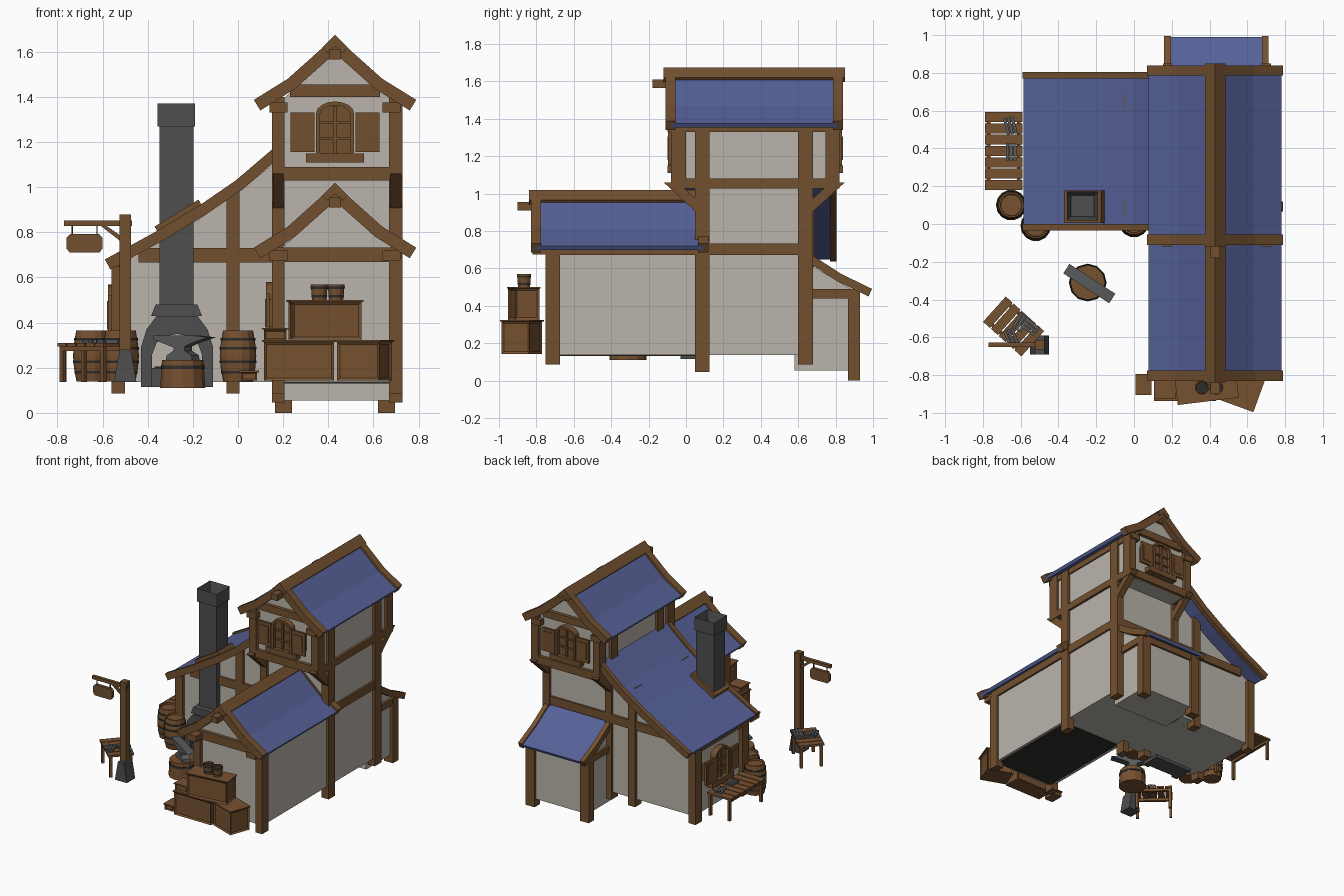
import bpy, bmesh, math
from mathutils import Matrix, Vector

if "Cube" in bpy.data.objects:
    bpy.data.objects.remove(bpy.data.objects["Cube"])

def material(name, r, g, b):
    m = bpy.data.materials.new(name)
    m.diffuse_color = [(c / 255 / 12.92 if c < 10 else ((c / 255 + .055) / 1.055) ** 2.4) for c in (r, g, b)] + [1]
    m.use_nodes = True
    m.node_tree.nodes["Principled BSDF"].inputs["Base Color"].default_value = m.diffuse_color
    return m

PLASTER = material("plaster", 186, 181, 172)
TIMBER = material("timber", 114, 80, 47)
BLUE = material("blue_roof", 86, 97, 152)
STONE = material("stone", 78, 78, 78)
IRON = material("iron", 88, 90, 92)
BARK = material("crate_wood", 118, 81, 48)
DARK = material("charcoal", 46, 44, 43)

def finish(bm, name, mat, matrix=None):
    bmesh.ops.recalc_face_normals(bm, faces=bm.faces)
    me = bpy.data.meshes.new(name)
    bm.to_mesh(me)
    bm.free()
    me.materials.append(mat)
    ob = bpy.data.objects.new(name, me)
    if matrix is not None:
        ob.matrix_world = matrix
    bpy.context.collection.objects.link(ob)
    return ob

def prism(name, pts, axis, a, b, mat, mx=None):
    """Extrude a 2D outline along an axis from a to b."""
    put = {'x': lambda p, t: (t, p[0], p[1]), 'y': lambda p, t: (p[0], t, p[1]), 'z': lambda p, t: (p[0], p[1], t)}[axis]
    bm = bmesh.new()
    lo = [bm.verts.new(put(p, a)) for p in pts]
    hi = [bm.verts.new(put(p, b)) for p in pts]
    bm.faces.new(lo)
    bm.faces.new(hi)
    n = len(pts)
    for i in range(n):
        bm.faces.new((lo[i], lo[(i + 1) % n], hi[(i + 1) % n], hi[i]))
    return finish(bm, name, mat, mx)

def box(name, x0, x1, y0, y1, z0, z1, mat, mx=None):
    return prism(name, [(x0, y0), (x1, y0), (x1, y1), (x0, y1)], 'z', z0, z1, mat, mx)

def lathe(name, prof, n, mat, mx):
    bm = bmesh.new()
    rings = [[bm.verts.new((r * math.cos(2 * math.pi * i / n), r * math.sin(2 * math.pi * i / n), z)) for i in range(n)] for r, z in prof]
    for A, B in zip(rings, rings[1:]):
        for i in range(n):
            bm.faces.new((A[i], A[(i + 1) % n], B[(i + 1) % n], B[i]))
    bm.faces.new(rings[0])
    bm.faces.new(rings[-1])
    return finish(bm, name, mat, mx)

def band(path, t, drop=0):
    """Closed outline: a path and its copy offset below it by t."""
    P = [Vector(p) for p in path]
    top, low = [], []
    for i, p in enumerate(P):
        d = (P[min(i + 1, len(P) - 1)] - P[max(i - 1, 0)]).normalized()
        n = Vector((-d.y, d.x))
        n = n if n.y < 0 else -n
        top.append(tuple(p + n * drop))
        low.append(tuple(p + n * (drop + t)))
    return top + low[::-1]

def at(x, y, z, deg=0):
    return Matrix.Translation((x, y, z)) @ Matrix.Rotation(math.radians(deg), 4, 'Z')

# gabled roof: curved slopes, end rafters, ridge cap, purlin ends
CX = .43
def gable_roof(name, y0, y1, top):
    for s, side in ((1, "right"), (-1, "left")):
        path = [(CX + s * dx, top + dz) for dx, dz in ((0, -.005), (.07, -.07), (.21, -.195), (.36, -.288))]
        prism(f"{name}_roof_{side}", band(path, .025, .015), 'y', y0 + .03, y1 - .03, BLUE)
        for a in (y0, y1 - .055):
            prism(f"{name}_rafter_{side}", band(path, .055), 'y', a, a + .055, TIMBER)
        x = CX + s * .25
        box(f"{name}_eave_beam_{side}", x - .04, x + .04, y0 + .01, y1 - .01, top - .345, top - .3, TIMBER)
    cap = [(CX - .055, top - .055), (CX, top), (CX + .055, top - .055), (CX + .035, top - .08), (CX, top - .05), (CX - .035, top - .08)]
    prism(f"{name}_ridge_cap", cap, 'y', y0 - .01, y1 + .01, TIMBER)
    box(f"{name}_ridge_beam", CX - .026, CX + .026, y0 - .07, y1 - .03, top - .11, top - .065, TIMBER)

def gable_walls(name, y0, y1, z0, top):
    prism(name, [(.17, z0), (.71, z0), (.71, top - .31), (CX, top - .08), (.17, top - .31)], 'y', y0, y1, PLASTER)

gable_roof("tower", -.11, .84, 1.675)
gable_roof("wing", -.83, .12, 1.02)
gable_walls("tower_upper_walls", -.05, .79, 1.03, 1.675)
gable_walls("wing_walls", -.72, .08, .137, 1.02)
box("tower_walls", .17, .71, .07, .66, .137, 1.04, PLASTER)
box("wing_floor", .2, .69, -.7, .05, .13, .138, DARK)

# posts and horizontal beams of tower and front wing
for x0, x1 in ((.15, .205), (.67, .728)):
    box("tower_front_post", x0, x1, .047, .125, .047, 1.37, TIMBER)
    box("tower_back_post", x0, x1, .6, .68, .087, 1.37, TIMBER)
    box("wing_front_post", x0, x1, -.75, -.675, .087, .69, TIMBER)
    box("upper_front_post", x0, x1, -.08, 0, 1.03, 1.4, TIMBER)
    box("upper_back_post", x0, x1, .745, .82, 1.03, 1.4, TIMBER)
    box("upper_side_sill", x0, x1, -.08, .82, 1.027, 1.08, TIMBER)
    box("side_beam", x0, x1 - .004, -.74, .67, .67, .733, TIMBER)
    for s in (1, -1):  # overhang brackets, front and back
        pts = [(.365 + s * d, z) for d, z in ((-.31, .9), (-.31, .97), (-.41, 1.06), (-.485, 1.06))]
        prism("overhang_bracket", pts, 'x', x0 + .004, x1 - .004, TIMBER)
for y0 in (-.075, .765):
    box("upper_cross_sill", .15, .728, y0, y0 + .05, 1.03, 1.09, TIMBER)
    box("gable_collar", .23, .63, y0, y0 + .05, 1.4, 1.455, TIMBER)
box("wing_collar", .16, .72, -.745, -.69, .668, .733, TIMBER)
box("tower_back_beam", .16, .72, .62, .675, .67, .733, TIMBER)

# left wing under a swept lean-to roof
slope = [(.16, 1.175), (-.01, 1.03), (-.17, .92), (-.37, .8), (-.59, .68)]
prism("left_walls", [(-.53, .137), (.18, .137), (.18, 1.12), (-.01, .97), (-.17, .86), (-.37, .745), (-.53, .655)], 'y', .07, .66, PLASTER)
prism("left_roof", band(slope, .025, .012), 'y', -.01, .78, BLUE)
for y0 in (-.035, .77):
    prism("left_rafter", band(slope, .05), 'y', y0, y0 + .035, TIMBER)
for y0 in (.047, .61):
    box("left_corner_post", -.56, -.5, y0, y0 + .075, .087, .65, TIMBER)
    box("left_middle_post", -.052, .007, y0, y0 + .075, .087, .99, TIMBER)
    box("left_beam", -.44, .16, y0 + .005, y0 + .07, .667, .73, TIMBER)
box("left_eave_beam", -.55, -.51, .06, .67, .61, .655, TIMBER)

# lean-to annex at the back
back = [(.66, .68), (.83, .57), (.995, .49)]
prism("annex_walls", [(.58, .055), (.91, .055), (.91, .475), (.83, .52), (.66, .62), (.58, .62)], 'x', .19, .67, PLASTER)
prism("annex_roof", band(back, .022, .01), 'x', .19, .685, BLUE)
for x0 in (.16, .678):
    prism("annex_rafter", band(back, .045), 'x', x0, x0 + .035, TIMBER)
for x0 in (.165, .62):
    box("annex_post", x0, x0 + .075, .865, .93, 0, .49, TIMBER)
    box("annex_side_beam", x0 + .005, x0 + .07, .67, .92, .44, .49, TIMBER)
box("annex_beam", .17, .69, .87, .925, .44, .49, TIMBER)

# arched windows with shutters, facing -y at their own origin
def window(name, mx):
    arch = [(.085 * math.cos(math.pi * i / 8), .215 + .055 * math.sin(math.pi * i / 8)) for i in range(9)]
    inner = [(x * .78, .215 + (z - .215) * .68) for x, z in arch]
    ring = [(.085, .03)] + arch + [(-.085, .03), (-.066, .03)] + inner[::-1] + [(.066, .03)]
    prism(name + "_frame", ring, 'y', -.045, .01, TIMBER, mx)
    prism(name + "_panel", [(.07, .04)] + inner + [(-.07, .04)], 'y', -.02, .01, TIMBER, mx)
    box(name + "_mullion", -.007, .007, -.032, .01, .04, .25, TIMBER, mx)
    for z in (.1, .17):
        box(name + "_glazing_bar", -.068, .068, -.029, .01, z, z + .012, TIMBER, mx)
    box(name + "_sill", -.128, .128, -.05, .01, 0, .04, TIMBER, mx)
    for s in (1, -1):
        a, b = sorted((s * .09, s * .197))
        box(name + "_shutter", a, b, -.045, -.03, .045, .22, TIMBER, mx)
        box(name + "_shutter_panel", a + .018, b - .018, -.05, .01, .07, .195, TIMBER, mx)

window("front_window", at(CX, -.05, 1.11))
window("back_window", at(CX, .79, 1.11, 180))
window("left_window", at(-.53, .38, .3, -90))
window("wing_window", at(.17, -.33, .31, -90))

# forge: arched hearth, hood, chimney with open top
hearth = [(-.43, .115), (-.43, .29), (-.405, .37), (-.36, .43), (-.18, .43), (-.135, .37), (-.11, .29), (-.11, .115), (-.16, .115), (-.16, .26)]
hearth += [(-.27 + .11 * math.cos(a), .26 + .09 * math.sin(a)) for a in (.6, 1.1, math.pi / 2, 2.04, 2.54)] + [(-.38, .26), (-.38, .115)]
prism("forge_arch", hearth, 'y', -.03, .12, STONE)
box("forge_bed", -.39, -.15, -.01, .12, .115, .2, STONE)
box("forge_coals", -.37, -.17, .0, .1, .2, .206, DARK)
prism("forge_hood", [(-.385, .43), (-.365, .48), (-.18, .48), (-.16, .43)], 'y', -.015, .17, STONE)
def chimney(name, x0, x1, y0, y1, z0, z1, hollow):
    ob = box(name, x0, x1, y0, y1, z0, z1, STONE)
    if hollow:
        bm = bmesh.new()
        bm.from_mesh(ob.data)
        top = [f for f in bm.faces if f.normal.z > .9]
        bmesh.ops.inset_region(bm, faces=top, thickness=.03)
        bmesh.ops.translate(bm, verts=top[0].verts, vec=(0, 0, -.08))
        bm.to_mesh(ob.data)
        bm.free()
chimney("chimney_shaft", -.348, -.198, .028, .162, .47, 1.28, False)
chimney("chimney_cap", -.356, -.19, .018, .172, 1.27, 1.37, True)
prism("chimney_collar", band([(-.37, .825), (-.175, .945)], .05), 'y', .005, .178, TIMBER)

# barrels
for x, y in ((0, .01), (-.52, -.01), (-.65, .1)):
    m = at(x, y, .14)
    lathe("barrel", [(.066, 0), (.077, .06), (.081, .112), (.077, .165), (.067, .225), (.058, .225), (.056, .212)], 14, BARK, m)
    for z, r in ((.035, .0745), (.08, .081), (.14, .081), (.18, .0765)):
        lathe("barrel_hoop", [(r, z), (r, z + .012)], 14, DARK, m)

# anvil on a stump
m = at(-.245, -.31, .11)
lathe("stump", [(.1, 0), (.098, .03), (.092, .125)], 12, BARK, m)
lathe("stump_hoop", [(.0985, .085), (.0965, .1)], 12, DARK, m)
m = at(-.245, -.31, .235, -33)
side = [(-.07, 0), (.07, 0), (.065, .02), (.03, .04), (.03, .06), (.07, .075), (.155, .1), (.07, .108), (-.135, .108), (-.135, .09), (-.06, .065), (-.03, .055), (-.03, .04), (-.065, .02)]
prism("anvil", side, 'y', -.03, .03, IRON, m)

# slatted tables with iron bars on them
def table(w, l, n, m):
    step = l / n
    for i in range(n):
        box("table_slat", -w / 2, w / 2, -l / 2 + i * step, -l / 2 + (i + .88) * step, .295, .31, BARK, m)
    for sx in (-1, 1):
        x = sx * (w / 2 - .02)
        box("table_rail", x - .01, x + .01, -l / 2 + .01, l / 2 - .01, .275, .295, BARK, m)
        for sy in (-1, 1):
            y = sy * (l / 2 - .02)
            box("table_leg", x - .01, x + .01, y - .01, y + .01, .137, .295, BARK, m)
table(.2, .42, 7, at(-.69, .39, 0))
table(.18, .28, 5, at(-.64, -.54, 0, 48))
for x, y, d in ((-.655, .52, 15), (-.65, .38, 0), (-.6, -.52, -30), (-.55, -.545, 50), (-.65, -.6, 20)):
    for k in (-.02, 0, .02):
        box("iron_bar", k - .008, k + .008, -.045, .045, .31, .325, IRON, at(x, y, 0, d))

# hanging sign
prism("sign_base", [(-.55, .137), (-.45, .137), (-.475, .28), (-.525, .28)], 'y', -.69, -.59, STONE)
box("sign_post", -.525, -.475, -.665, -.615, .28, .88, TIMBER)
box("sign_arm", -.77, -.47, -.652, -.628, .828, .852, TIMBER)
prism("sign_brace", [(-.61, .83), (-.585, .83), (-.52, .785), (-.52, .76)], 'y', -.65, -.63, TIMBER)
prism("sign_board", [(-.745, .71), (-.615, .71), (-.6, .728), (-.6, .775), (-.615, .792), (-.745, .792), (-.76, .775), (-.76, .728)], 'y', -.652, -.628, TIMBER)
for x in (-.735, -.625):
    box("sign_hanger", x - .003, x + .003, -.643, -.637, .79, .845, DARK)

# crates with recessed panels and a lid
def crate(w, d, h, m):
    ob = box("crate", -w / 2, w / 2, -d / 2, d / 2, 0, h - .008, BARK, m)
    bm = bmesh.new()
    bm.from_mesh(ob.data)
    bmesh.ops.inset_individual(bm, faces=[f for f in bm.faces if abs(f.normal.z) < .5], thickness=min(.016, h * .2), depth=-.008)
    bm.to_mesh(ob.data)
    bm.free()
    box("crate_lid", -w / 2 - .008, w / 2 + .008, -d / 2 - .006, d / 2 + .006, h - .008, h, BARK, m)
crate(.31, .13, .18, at(.27, -.865, .143))
crate(.2, .16, .18, at(.56, -.878, .143, -20))
crate(.31, .13, .175, at(.385, -.868, .325, 7))
crate(.07, .1, .045, at(.05, -.85, .143))
crate(.1, .1, .055, at(.165, -.868, .322))
for x in (.36, .435):
    m = at(x, -.866, .5)
    lathe("bucket", [(.031, 0), (.038, .07), (.032, .07), (.029, .03)], 12, BARK, m)
    for z, r in ((.012, .0335), (.05, .0375)):
        lathe("bucket_hoop", [(r, z), (r + .0008, z + .01)], 12, DARK, m)
